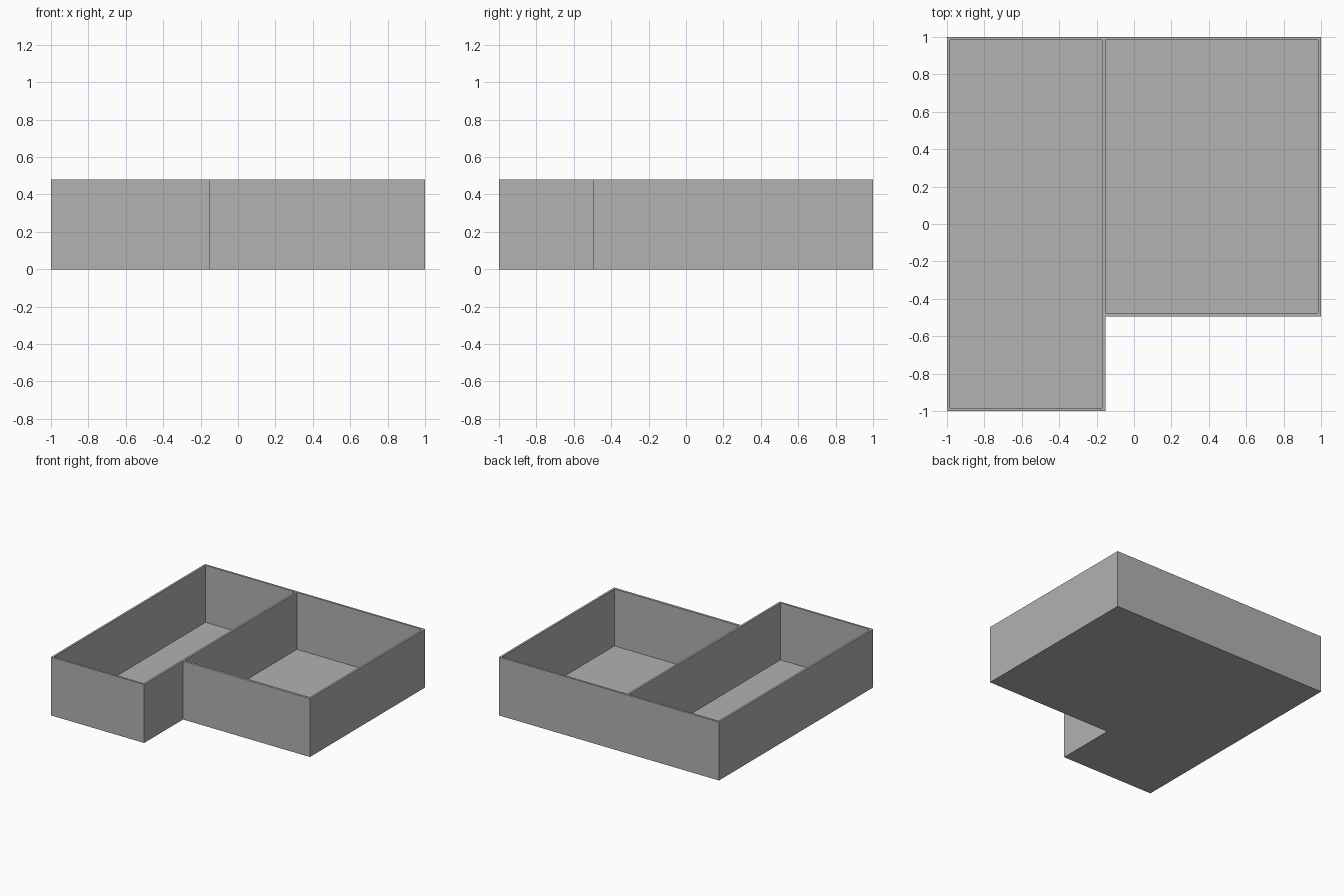
import bpy
import bmesh

cube = bpy.data.objects.get("Cube")
if cube:
    bpy.data.objects.remove(cube, do_unlink=True)

HEIGHT = 0.48
FLOOR = 0.012
WALL = 0.017
STEP_X, STEP_Y = -0.153, -0.495   # inner corner of the L-shaped outline

grey = bpy.data.materials.new("plain_grey")
grey.use_nodes = True
colour = (0.445, 0.445, 0.445, 1)
grey.diffuse_color = colour
grey.node_tree.nodes["Principled BSDF"].inputs["Base Color"].default_value = colour


def prism(name, outline, z0, z1):
    """Extrude a flat outline upwards into a closed solid."""
    bm = bmesh.new()
    base = bm.faces.new([bm.verts.new((x, y, z0)) for x, y in outline])
    top = bmesh.ops.extrude_face_region(bm, geom=[base])["geom"]
    verts = [v for v in top if isinstance(v, bmesh.types.BMVert)]
    bmesh.ops.translate(bm, verts=verts, vec=(0, 0, z1 - z0))
    bmesh.ops.recalc_face_normals(bm, faces=bm.faces)
    mesh = bpy.data.meshes.new(name)
    bm.to_mesh(mesh)
    bm.free()
    mesh.materials.append(grey)
    obj = bpy.data.objects.new(name, mesh)
    bpy.context.collection.objects.link(obj)
    return obj


def rectangle(x0, y0, x1, y1):
    return [(x0, y0), (x1, y0), (x1, y1), (x0, y1)]


# L-shaped tray body
tray = prism("tray", [(-1, -1), (STEP_X, -1), (STEP_X, STEP_Y),
                      (1, STEP_Y), (1, 1), (-1, 1)], 0, HEIGHT)

# Two open compartments, leaving a thin divider between them
compartments = {
    "long_compartment_cutter": rectangle(-1 + WALL, -1 + WALL, STEP_X - WALL, 1 - WALL),
    "wide_compartment_cutter": rectangle(STEP_X, STEP_Y + 0.02, 1 - WALL, 1 - WALL),
}
bpy.context.view_layer.objects.active = tray
for name, outline in compartments.items():
    cutter = prism(name, outline, FLOOR, HEIGHT + 0.2)
    cutter.hide_render = True
    cut = tray.modifiers.new(name, "BOOLEAN")
    cut.operation = "DIFFERENCE"
    cut.solver = "EXACT"
    cut.object = cutter
    bpy.ops.object.modifier_apply(modifier=cut.name)
    bpy.data.objects.remove(cutter, do_unlink=True)
